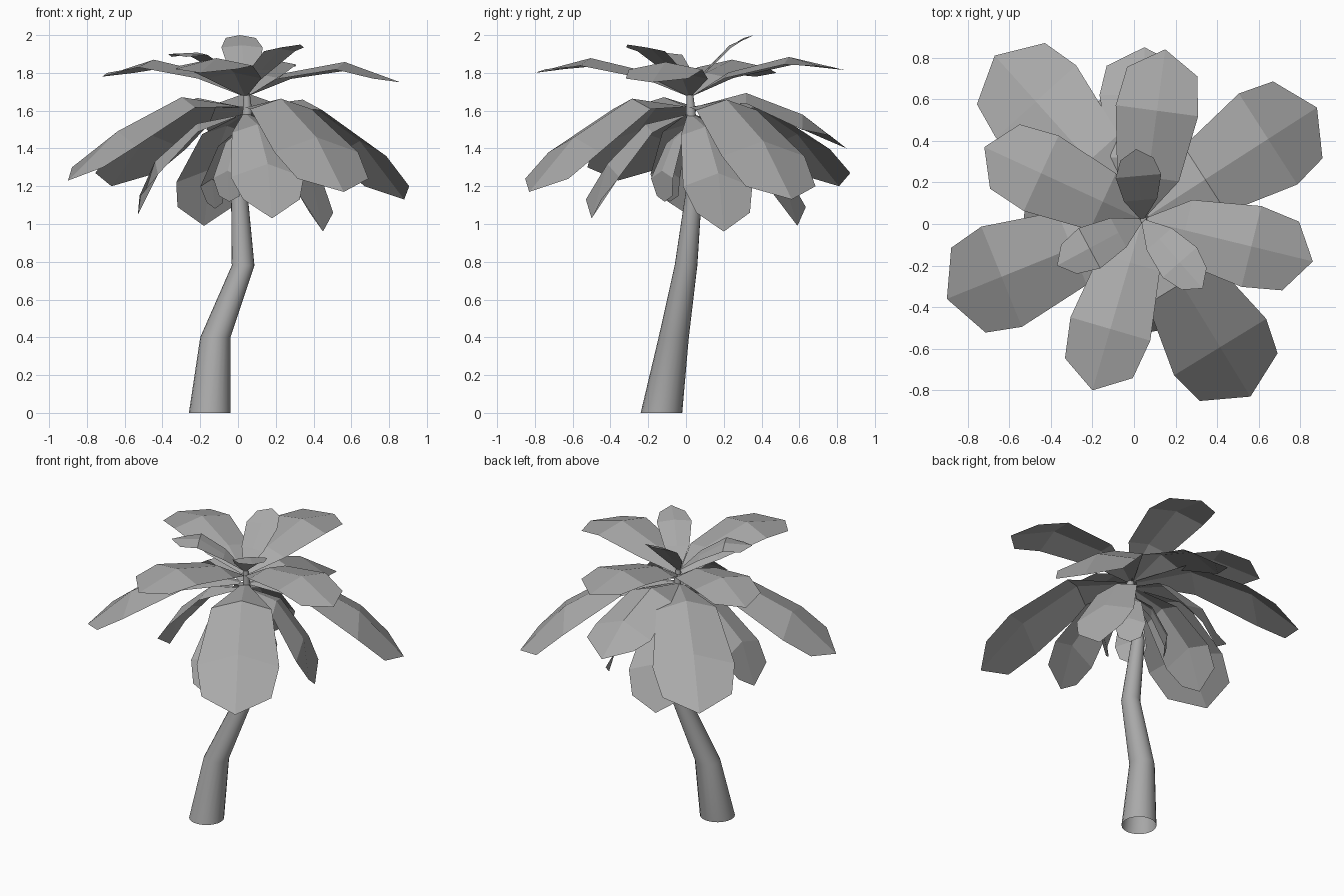
import bpy, math
from mathutils import Vector

cube = bpy.data.objects.get("Cube")
if cube:
    bpy.data.objects.remove(cube, do_unlink=True)

grey = bpy.data.materials.new("plain_grey")
grey.use_nodes = True
GREY = (0.4, 0.4, 0.4, 1)
grey.diffuse_color = GREY
grey.node_tree.nodes["Principled BSDF"].inputs["Base Color"].default_value = GREY

CROWN = Vector((0.04, 0.02, 0))


def make_object(name, verts, faces):
    mesh = bpy.data.meshes.new(name)
    mesh.from_pydata(verts, [], faces)
    mesh.materials.append(grey)
    mesh.update()
    obj = bpy.data.objects.new(name, mesh)
    bpy.context.collection.objects.link(obj)
    return obj


def make_leaf(name, profile, tip_xy, lift=0, width=1):
    """Folded sheet along a radial path; rows are (reach, height, half width, side drop, side setback)."""
    axis = Vector((tip_xy[0], tip_xy[1], 0)) - CROWN
    length = axis.length
    out = axis.normalized()
    side = Vector((-out.y, out.x, 0))
    verts = []
    for reach, height, half, drop, back in profile:
        z = height + lift * reach ** 2
        for s in (1, 0, -1):
            along = reach - back * abs(s)
            p = CROWN + out * along * length + side * half * width * s
            verts.append((p.x, p.y, z - drop * abs(s)))
    faces = []
    for row in range(len(profile) - 1):
        for c in range(2):
            a = row * 3 + c
            faces.append((a, a + 3, a + 4, a + 1))
    return make_object(name, verts, faces)


# Leaf shapes for each tier
LOWER = [(0.03, 1.58, 0.02, 0, 0), (0.45, 1.52, 0.14, 0.045, 0), (0.84, 1.29, 0.2, 0.07, 0.02),
         (1.0, 0.99, 0.155, -0.1, 0.02)]
MIDDLE = [(0.03, 1.62, 0.025, 0, 0), (0.36, 1.665, 0.19, 0.055, 0), (0.72, 1.465, 0.26, 0.08, 0),
          (1.0, 1.18, 0.22, -0.07, 0.11)]
UPPER = [(0.02, 1.68, 0.015, 0, 0), (0.25, 1.80, 0.15, 0.03, 0), (0.64, 1.87, 0.2, 0.04, 0),
         (1.0, 1.78, 0.17, -0.02, 0.13)]
TOP = [(0.02, 1.71, 0.012, 0, 0), (0.28, 1.815, 0.08, 0, 0), (0.62, 1.925, 0.11, 0.012, 0),
       (1.0, 1.945, 0.08, 0.015, 0.14)]
HANGING = [(0.05, 1.52, 0.012, 0, 0), (0.6, 1.44, 0.07, 0.02, 0), (1.05, 1.26, 0.1, 0.04, 0),
           (0.95, 1.1, 0.07, -0.03, 0)]

TIERS = {
    "lower_leaf": (LOWER, [((0.45, 0.2), -0.03), ((0.18, -0.5), 0.04),
                           ((-0.18, 0.59), 0), ((-0.53, 0.01), 0.06)]),
    "middle_leaf": (MIDDLE, [((0.88, 0.56), -0.05), ((0.56, -0.83), -0.01), ((-0.9, -0.36), 0.05),
                             ((-0.67, 0.81), 0.02), ((0.05, 0.85), 0.22, 0.82)]),
    "upper_leaf": (UPPER, [((0.86, -0.18), -0.03), ((0.15, 0.84), 0.035),
                           ((-0.72, 0.37), 0), ((-0.2, -0.8), 0.02)]),
    "top_leaf": (TOP, [((0.01, 0.36), 0.055), ((-0.37, -0.2), -0.045), ((0.33, -0.31), 0.005)]),
    "hanging_leaf": (HANGING, [((-0.05, -0.09), 0.02), ((0.14, -0.12), 0.02),
                               ((0.16, 0.15), 0), ((-0.13, 0.15), -0.02)]),
}
for name, (profile, leaves) in TIERS.items():
    for i, settings in enumerate(leaves):
        make_leaf(f"{name}_{i + 1}", profile, *settings)

# Bent, tapering trunk, open at the foot
PATH = [(-0.15, -0.13, 0, 0.11), (-0.12, -0.065, 0.4, 0.08), (0.027, 0, 0.78, 0.06),
        (0.005, 0.045, 1.2, 0.042), (0.05, 0.025, 1.6, 0.025), (0.045, 0.02, 1.71, 0.015)]
SIDES = 20
verts, faces = [], []
for x, y, z, r in PATH:
    for k in range(SIDES):
        a = 2 * math.pi * k / SIDES
        verts.append((x + r * math.cos(a), y + r * math.sin(a), z))
for ring in range(len(PATH) - 1):
    for k in range(SIDES):
        a, b = ring * SIDES + k, ring * SIDES + (k + 1) % SIDES
        faces.append((a, b, b + SIDES, a + SIDES))
faces.append(tuple(range((len(PATH) - 1) * SIDES, len(PATH) * SIDES)))
trunk = make_object("trunk", verts, faces)
bpy.ops.object.select_all(action="DESELECT")
trunk.select_set(True)
bpy.context.view_layer.objects.active = trunk
bpy.ops.object.shade_smooth_by_angle(angle=math.radians(40))
